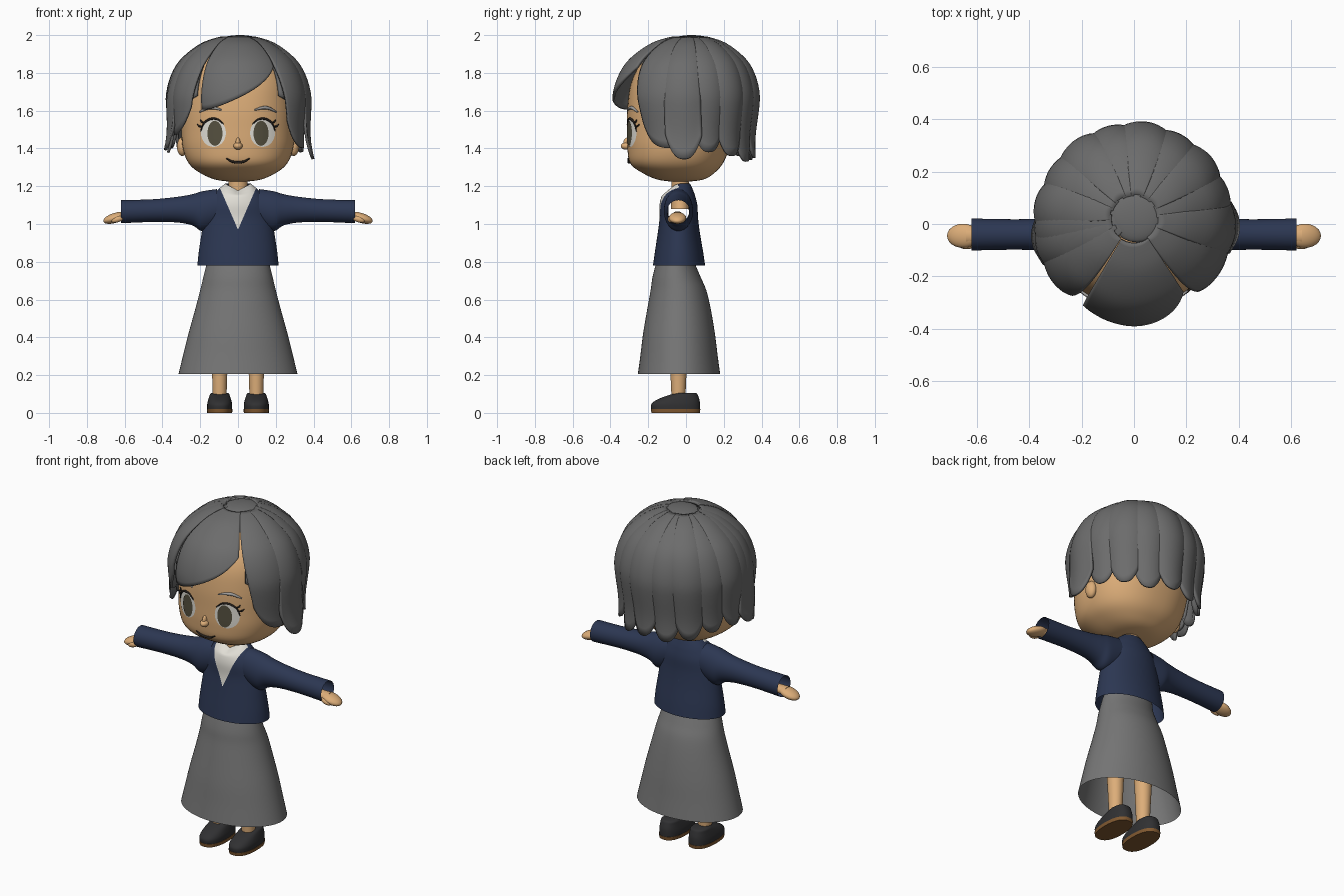
import bpy, bmesh, math
from mathutils import Vector
from mathutils.bvhtree import BVHTree

if "Cube" in bpy.data.objects:
    bpy.data.objects.remove(bpy.data.objects["Cube"])


def material(name, r, g, b):
    m = bpy.data.materials.new(name)
    m.use_nodes = True
    m.diffuse_color = (r, g, b, 1)
    bsdf = m.node_tree.nodes["Principled BSDF"]
    bsdf.inputs["Base Color"].default_value = (r, g, b, 1)
    bsdf.inputs["Roughness"].default_value = 0.8
    return m


SKIN = material("skin", 0.72, 0.42, 0.19)
HAIR = material("hair grey", 0.15, 0.15, 0.15)
NAVY = material("sweater navy", 0.025, 0.038, 0.085)
SKIRT = material("skirt grey", 0.18, 0.18, 0.18)
SHIRT = material("shirt white", 0.75, 0.73, 0.67)
SHOE = material("shoe black", 0.03, 0.03, 0.032)
SOLE = material("sole brown", 0.22, 0.1, 0.03)
IRIS = material("iris olive", 0.09, 0.08, 0.05)
LINE = material("line dark", 0.02, 0.015, 0.012)
BROW = material("brow grey", 0.35, 0.34, 0.33)


def spline(rows, n=5):
    """Smooth interpolation through rows of numbers."""
    rows = [Vector(r) for r in rows]
    out = []
    for i in range(len(rows) - 1):
        a, b, c, d = (rows[max(0, min(len(rows) - 1, i + k))] for k in (-1, 0, 1, 2))
        for k in range(n):
            t = k / n
            out.append(b + (c - a) * (t / 2) + (a * 2 - b * 5 + c * 4 - d) * (t * t / 2)
                       + (b * 3 - a - c * 3 + d) * (t ** 3 / 2))
    return out + [rows[-1]]


def build(name, verts, faces, mat):
    me = bpy.data.meshes.new(name)
    me.from_pydata(verts, [], faces)
    me.materials.append(mat)
    me.shade_smooth()
    me.set_sharp_from_angle(angle=math.radians(40))
    ob = bpy.data.objects.new(name, me)
    bpy.context.collection.objects.link(ob)
    return ob


def loft(name, rows, mat, along="z", power=2, caps=False, segs=40, n=5):
    """Rows are (position, centre a, centre b, radius a, radius b)."""
    verts, faces = [], []
    rows = spline(rows, n)
    for p, ca, cb, ra, rb in rows:
        for k in range(segs):
            t = 2 * math.pi * k / segs
            c, s = math.cos(t), math.sin(t)
            a = ca + ra * math.copysign(abs(c) ** (2 / power), c)
            b = cb + rb * math.copysign(abs(s) ** (2 / power), s)
            verts.append((a, b, p) if along == "z" else (p, a, b))
    flip = along == "x" and rows[-1][0] < rows[0][0]
    for j in range(len(rows) - 1):
        for k in range(segs):
            m = (k + 1) % segs
            f = (j * segs + k, j * segs + m, (j + 1) * segs + m, (j + 1) * segs + k)
            faces.append(f[::-1] if flip else f)
    if caps:
        faces.append(tuple(reversed(range(segs))))
        faces.append(tuple(range(len(verts) - segs, len(verts))))
    return build(name, verts, faces, mat)


def ball(name, loc, radii, mat, tilt=0):
    bm = bmesh.new()
    bmesh.ops.create_uvsphere(bm, u_segments=24, v_segments=14, radius=1)
    me = bpy.data.meshes.new(name)
    bm.to_mesh(me)
    bm.free()
    me.materials.append(mat)
    me.shade_smooth()
    ob = bpy.data.objects.new(name, me)
    ob.location, ob.scale, ob.rotation_euler = loc, radii, (0, tilt, 0)
    bpy.context.collection.objects.link(ob)
    return ob


# Head and neck
head = loft("head", [
    (1.222, 0, -.03, .02, .02), (1.235, 0, -.03, .12, .12), (1.27, 0, -.04, .2, .19),
    (1.32, 0, -.05, .26, .245), (1.4, 0, -.04, .292, .27), (1.5, 0, -.025, .3, .287),
    (1.62, 0, -.01, .3, .3), (1.75, 0, 0, .285, .29), (1.85, 0, 0, .23, .235),
    (1.93, 0, 0, .12, .12), (1.95, 0, 0, .01, .01)], SKIN, power=2.3, caps=True, segs=64)
loft("neck", [(1.08, 0, -.03, .07, .05), (1.17, 0, -.03, .052, .046), (1.26, 0, -.03, .05, .046)], SKIN)
tree = BVHTree.FromPolygons([v.co for v in head.data.vertices],
                            [tuple(p.vertices) for p in head.data.polygons])


def on_face(x, z, lift):
    hit = tree.ray_cast(Vector((x, -2, z)), Vector((0, 1, 0)))[0]
    return (x, hit.y - lift, z)


def plate(name, x, z, rx, rz, lift, mat):
    """Thin oval that follows the face."""
    segs, rings = 32, 5
    verts = [on_face(x, z, lift)]
    for j in range(1, rings + 1):
        for k in range(segs):
            t = 2 * math.pi * k / segs
            verts.append(on_face(x + rx * j / rings * math.cos(t), z + rz * j / rings * math.sin(t), lift))
    faces = [(0, 1 + k, 1 + (k + 1) % segs) for k in range(segs)]
    for j in range(rings - 1):
        for k in range(segs):
            a, b = 1 + j * segs + k, 1 + j * segs + (k + 1) % segs
            faces.append((a, a + segs, b + segs, b))
    build(name, verts, faces, mat)


def stroke(name, pts, radius, mat):
    """Tapered line that follows the face."""
    cu = bpy.data.curves.new(name, "CURVE")
    cu.dimensions, cu.bevel_depth, cu.bevel_resolution = "3D", radius, 2
    pts = spline(pts, 6)
    sp = cu.splines.new("POLY")
    sp.points.add(len(pts) - 1)
    for i, (p, q) in enumerate(zip(sp.points, pts)):
        p.co = (*on_face(q[0], q[1], .005), 1)
        p.radius = .35 + .65 * math.sin(math.pi * i / (len(pts) - 1))
    cu.materials.append(mat)
    bpy.context.collection.objects.link(bpy.data.objects.new(name, cu))


# Face features
for s, side in ((1, "left"), (-1, "right")):
    plate(side + "_eye_white", s * .13, 1.482, .066, .074, .003, SHIRT)
    plate(side + "_iris", s * .122, 1.48, .04, .066, .007, IRIS)
    stroke(side + "_upper_lash", [(s * (.13 + .068 * math.cos(t)), 1.482 + .076 * math.sin(t))
                                  for t in (.1, .7, 1.3, 1.9, 2.5)], .006, LINE)
    stroke(side + "_lash_high", [(s * .175, 1.535), (s * .19, 1.54), (s * .2, 1.553)], .005, LINE)
    stroke(side + "_lash_low", [(s * .19, 1.515), (s * .205, 1.518), (s * .216, 1.528)], .005, LINE)
    stroke(side + "_brow", [(s * .085, 1.603), (s * .13, 1.615), (s * .165, 1.612), (s * .205, 1.592)], .009, BROW)
    ball(side + "_ear", (s * .295, -.01, 1.41), (.028, .035, .05), SKIN)
stroke("mouth", [(-.062, 1.348), (-.035, 1.332), (0, 1.326), (.035, 1.332), (.062, 1.348)], .007, LINE)
ball("nose", (0, -.315, 1.413), (.024, .03, .02), SKIN)
ball("nose_bridge", (0, -.31, 1.428), (.013, .022, .03), SKIN)

# Hair: overlapping locks that fall from the crown along one shared profile
PROFILE = spline([(.06, 2.0), (.1, 1.99), (.18, 1.962), (.255, 1.91), (.312, 1.85), (.35, 1.77),
                  (.368, 1.68), (.363, 1.6), (.35, 1.5), (.345, 1.42), (.35, 1.3)], 8)


def hair_radius(z):
    for (r0, z0), (r1, z1) in zip(PROFILE, PROFILE[1:]):
        if z >= z1:
            return r0 + (r1 - r0) * min(1, (z0 - z) / (z0 - z1))
    return PROFILE[-1][0]


def lock(name, angle, half, z_low, z_high, scallop=.13, sweep=0, lift=0, flick=0, cols=16, rows=22):
    """Angle 0 is the front, positive towards +x; z_low/z_high are the hem ends."""
    verts, faces = [], []
    for i in range(cols + 1):
        u = 2 * i / cols - 1
        hem = z_low + (z_high - z_low) * (u + 1) / 2 + scallop * abs(u) ** 2.5
        for j in range(rows + 1):
            v = j / rows
            z = 1.992 + (hem - 1.992) * v ** 1.5
            r = hair_radius(z) + lift + .022 * (1 - u * u) * v ** .5 - .006 + flick * v ** 5
            t = math.radians(angle + half * u + sweep * v * v)
            verts.append((r * math.sin(t), .02 * (1 - v) - r * math.cos(t), z))
    for i in range(cols):
        for j in range(rows):
            a = i * (rows + 1) + j
            faces.append((a, a + 1, a + rows + 2, a + rows + 1))
    ob = build(name, verts, faces, HAIR)
    mod = ob.modifiers.new("thickness", "SOLIDIFY")
    mod.thickness, mod.offset = .014, -1


lock("hair_under_cap", 180, 138, 1.53, 1.53, scallop=.15, lift=-.03, cols=64)
lock("fringe", 2, 34, 1.56, 1.79, scallop=.045, lift=.006, cols=28)
lock("right_temple_lock", -50, 17, 1.43, 1.55, scallop=.07, sweep=-10, lift=.003)
lock("right_side_lock", -72, 14, 1.37, 1.42, scallop=.1, sweep=-8, flick=.035)
lock("right_strand", -66, 6, 1.35, 1.42, scallop=.1, sweep=-8, lift=-.012, flick=.04)
lock("left_temple_lock", 56, 21, 1.43, 1.38, scallop=.11, sweep=14)
lock("left_side_lock", 84, 15, 1.35, 1.34, sweep=4, lift=.006, flick=.035)
back = [(107, 1.38), (129, 1.36), (150, 1.33), (172, 1.35), (194, 1.34), (215, 1.36), (236, 1.39), (258, 1.4), (274, 1.41)]
for i, (angle, tip) in enumerate(back):
    lock("back_lock_%d" % (i + 1), angle, 14.5, tip, tip, lift=.006 * (i % 2), sweep=3)
ball("crown", (.01, .03, 1.975), (.1, .1, .025), HAIR)

# Sweater body with a white V, open at the hem and at the shoulders
body = loft("sweater_body", [
    (.78, 0, -.037, .215, .138), (.85, 0, -.037, .208, .128), (.95, 0, -.038, .193, .112),
    (1.03, 0, -.038, .18, .102), (1.1, 0, -.04, .165, .1), (1.15, 0, -.04, .135, .088),
    (1.18, 0, -.035, .108, .072), (1.205, 0, -.03, .078, .056), (1.215, 0, -.03, .066, .05)], NAVY, segs=56)
body.data.materials.append(SHIRT)
bm = bmesh.new()
bm.from_mesh(body.data)
tip = Vector((0, 0, .97))
normals = [Vector((s * .23, 0, -.1)) for s in (1, -1)]
for nrm in normals:
    bmesh.ops.bisect_plane(bm, geom=bm.verts[:] + bm.edges[:] + bm.faces[:], plane_co=tip, plane_no=nrm)
bm.normal_update()
for f in bm.faces:
    c = f.calc_center_median()
    if c.y < -.04 and all((c - tip).dot(nrm) < 0 for nrm in normals):
        f.material_index = 1
holes = [f for f in bm.faces if abs(f.normal.x) > .7 and 1.03 < f.calc_center_median().z < 1.13]
bmesh.ops.delete(bm, geom=holes, context="FACES")
for v in bm.verts:
    if v.co.z > 1.15 and v.co.y < -.03:
        v.co.z -= (v.co.z - 1.15) * .6 * max(0, 1 - abs(v.co.x) / .07)
bm.to_mesh(body.data)
bm.free()

# Sleeves, hands, legs and shoes
for s, side in ((1, "left"), (-1, "right")):
    loft(side + "_sleeve", [
        (s * .11, -.04, 1.085, .075, .1), (s * .19, -.04, 1.068, .077, .105), (s * .24, -.04, 1.075, .07, .083),
        (s * .32, -.04, 1.076, .062, .068), (s * .45, -.04, 1.071, .058, .06), (s * .62, -.04, 1.065, .061, .061)],
        NAVY, along="x")
    loft(side + "_wrist", [(s * .5, -.045, 1.045, .03, .022), (s * .64, -.045, 1.04, .034, .024)], SKIN, along="x", caps=True)
    ball(side + "_hand", (s * .652, -.045, 1.032), (.064, .046, .026), SKIN, tilt=s * .3)
    ball(side + "_thumb", (s * .638, -.08, 1.025), (.034, .016, .016), SKIN, tilt=s * .3)
    x = s * .097
    loft(side + "_leg", [(.07, x, -.04, .036, .036), (.2, x, -.04, .04, .042), (.4, x, -.04, .05, .05),
                         (.75, x * .9, -.04, .065, .065)], SKIN, caps=True)
    loft(side + "_sole", [(0, x, -.055, .066, .128), (.02, x, -.055, .068, .131)], SOLE, power=2.4, caps=True, n=1)
    loft(side + "_shoe", [
        (.02, x, -.055, .066, .129), (.045, x, -.055, .066, .129), (.065, x, -.045, .062, .117),
        (.085, x, -.026, .056, .092), (.1, x, -.006, .05, .066), (.106, x, -.002, .042, .055)],
        SHOE, power=2.4, caps=True)

# Long skirt, open at the bottom
loft("skirt", [
    (.205, 0, -.037, .315, .218), (.3, 0, -.037, .292, .205), (.42, 0, -.037, .262, .19),
    (.55, 0, -.037, .226, .168), (.65, 0, -.04, .2, .147), (.72, 0, -.05, .183, .127),
    (.8, 0, -.055, .163, .1), (.86, 0, -.045, .15, .085)], SKIRT, segs=56)
